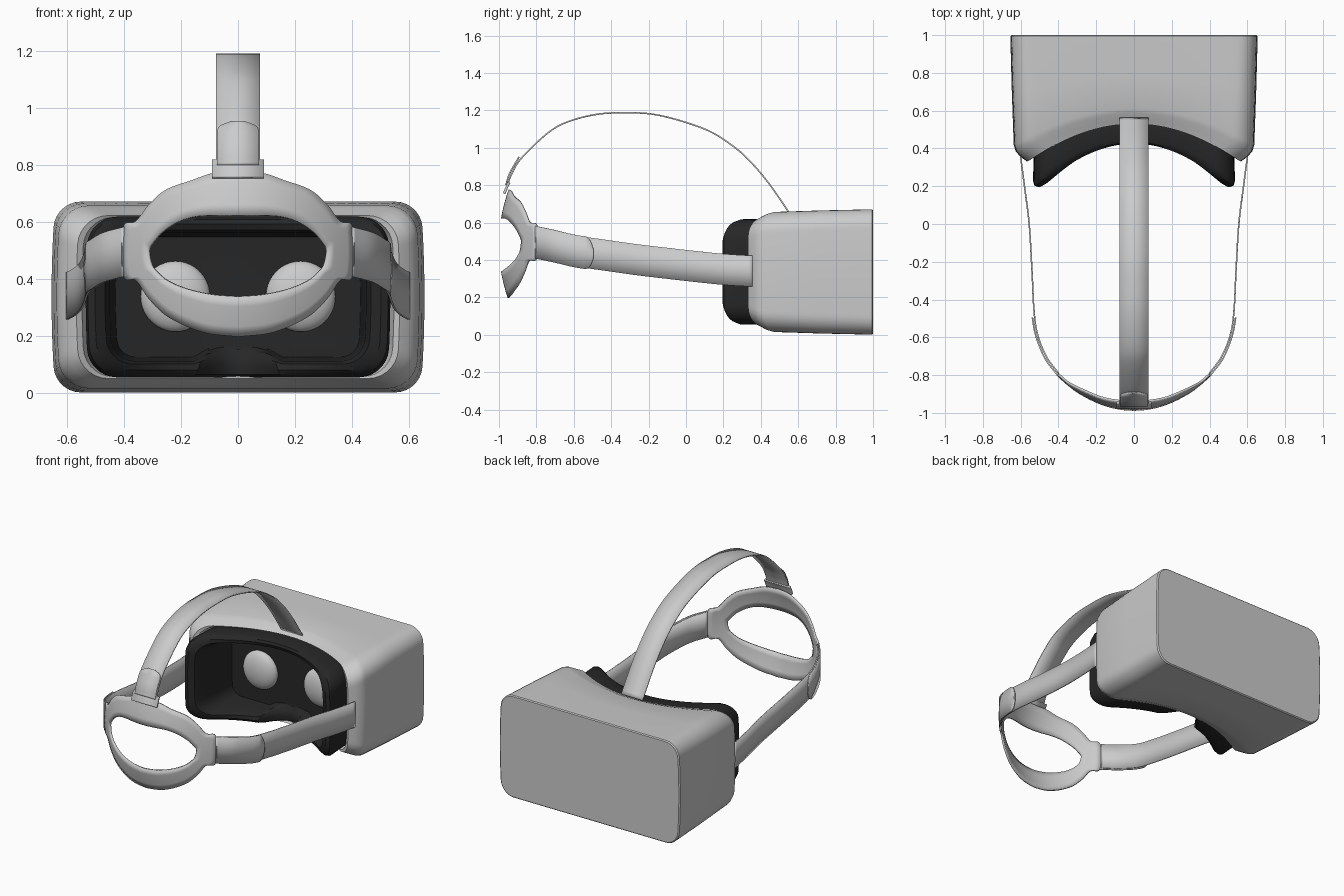
import bpy, math
from mathutils import Vector

if "Cube" in bpy.data.objects:
    bpy.data.objects.remove(bpy.data.objects["Cube"])

dark = bpy.data.materials.new("dark_foam")
dark.diffuse_color = (0.02, 0.02, 0.02, 1)
dark.use_nodes = True
dark.node_tree.nodes["Principled BSDF"].inputs["Base Color"].default_value = dark.diffuse_color
ZC = 0.336


def make(name, verts, faces, mat=None, thick=0, angle=35):
    me = bpy.data.meshes.new(name)
    me.from_pydata([tuple(v) for v in verts], [], faces)
    ob = bpy.data.objects.new(name, me)
    bpy.context.collection.objects.link(ob)
    bpy.ops.object.select_all(action='DESELECT')
    ob.select_set(True)
    bpy.context.view_layer.objects.active = ob
    bpy.ops.object.mode_set(mode='EDIT')
    bpy.ops.mesh.select_all(action='SELECT')
    bpy.ops.mesh.normals_make_consistent(inside=False)
    bpy.ops.object.mode_set(mode='OBJECT')
    bpy.ops.object.shade_smooth_by_angle(angle=math.radians(angle))
    if mat:
        me.materials.append(mat)
    if thick:
        s = ob.modifiers.new("thickness", 'SOLIDIFY')
        s.thickness, s.offset = thick, 0
    return ob


def spline(pts, n=6):
    """Catmull-Rom curve through points of any dimension."""
    pts = [Vector(p) for p in pts]
    P = [2 * pts[0] - pts[1]] + pts + [2 * pts[-1] - pts[-2]]
    out = []
    for i in range(1, len(P) - 2):
        a, b, c, d = P[i - 1:i + 3]
        for k in range(n):
            t = k / n
            out.append(0.5 * (2 * b + (c - a) * t + (2 * a - 5 * b + 4 * c - d) * t * t
                              + (3 * b - a - 3 * c + d) * t ** 3))
    return out + [pts[-1]]


def rounded_rect(hw, hh, r, n=28, c=7):
    """Closed (x, z) outline with subdivided straight sides."""
    pts = []
    for k, (sx, sz) in enumerate([(1, 1), (-1, 1), (-1, -1), (1, -1)]):
        for i in range(c + 1):
            a = math.pi / 2 * (k + i / c)
            pts.append((sx * (hw - r) + r * math.cos(a), sz * (hh - r) + r * math.sin(a)))
        nx, nz = [(-1, 1), (-1, -1), (1, -1), (1, 1)][k]
        a = math.pi / 2 * (k + 1)
        end = (nx * (hw - r) + r * math.cos(a), nz * (hh - r) + r * math.sin(a))
        x0, z0 = pts[-1]
        pts += [(x0 + (end[0] - x0) * i / n, z0 + (end[1] - z0) * i / n) for i in range(1, n)]
    return pts


def loft(name, loops, nose=False, cap_first=False, cap_last=False, mat=None):
    """Loops are (edge y, half width, half height, arc depth, corner radius, nose lift)."""
    verts, faces = [], []
    for ye, hw, hh, arc, r, lift in loops:
        for x, z in rounded_rect(hw, hh, r):
            y = ye + arc * (1 - (x / hw) ** 2)
            zz = ZC + z
            if nose and z < -hh * 0.9:
                w = max(0, 1 - (x / 0.14) ** 2)
                y = min(0.56, y + 0.11 * w)
                zz += lift * math.sqrt(w)
            verts.append((x * (1 - 0.02 * (z / hh) ** 2), y, zz))
    n = len(verts) // len(loops)
    for j in range(len(loops) - 1):
        for i in range(n):
            k = (i + 1) % n
            faces.append((j * n + i, j * n + k, j * n + n + k, j * n + n + i))
    if cap_first:
        faces.append(tuple(range(n)))
    if cap_last:
        faces.append(tuple(range(len(verts) - n, len(verts))))
    return make(name, verts, faces, mat)


def band(name, path, axis, hw, round_end=False, thick=0.008):
    """Flat ribbon along a path, optionally with a round far end."""
    pts = spline(path, 8)
    axis = Vector(axis)
    if round_end:  # extra samples near the tip keep it round
        tail = pts[-9:]
        pts = pts[:-9] + [p for a, b in zip(tail, tail[1:]) for p in (a, (a * 2 + b) / 3, (a + b * 2) / 3)] + tail[-1:]
    dist = [0.0]
    for a, b in zip(reversed(pts), list(reversed(pts))[1:]):
        dist.append(dist[-1] + (a - b).length)
    dist.reverse()
    verts, faces = [], []
    for p, d in zip(pts, dist):
        w = hw
        if round_end:
            t = max(0, 1 - d / (hw * 0.55))
            w = hw * max(0.3, math.sqrt(1 - t * t))
        verts += [p + axis * w * s for s in (-1, 0, 1)]
    for i in range(len(pts) - 1):
        for j in (0, 1):
            a = i * 3 + j
            faces.append((a, a + 1, a + 4, a + 3))
    return make(name, verts, faces, thick=thick)


# main housing, open towards the face
loft("housing", [
    (1.0, 0.648, 0.329, 0, 0.085, 0), (0.994, 0.655, 0.335, 0, 0.09, 0),
    (0.70, 0.647, 0.329, 0.08, 0.095, 0), (0.42, 0.637, 0.321, 0.19, 0.1, 0),
    (0.385, 0.627, 0.312, 0.2, 0.1, 0), (0.355, 0.60, 0.297, 0.2, 0.1, 0),
    (0.332, 0.568, 0.286, 0.2, 0.1, 0), (0.345, 0.548, 0.28, 0.2, 0.1, 0),
    (0.46, 0.52, 0.26, 0.16, 0.1, 0)], cap_first=True)

# soft face cushion with inner walls, nose notch and lens panel
loft("face_cushion", [
    (0.46, 0.52, 0.265, 0.16, 0.1, 0), (0.38, 0.53, 0.277, 0.19, 0.1, 0),
    (0.23, 0.535, 0.282, 0.22, 0.1, 0), (0.202, 0.527, 0.273, 0.23, 0.1, 0),
    (0.195, 0.502, 0.257, 0.23, 0.1, 0.02), (0.215, 0.467, 0.236, 0.22, 0.09, 0.03),
    (0.26, 0.45, 0.225, 0.2, 0.08, 0.04), (0.40, 0.44, 0.217, 0.13, 0.07, 0.045),
    (0.55, 0.43, 0.21, 0, 0.06, 0.045)], nose=True, cap_last=True, mat=dark)

# lenses
for s, side in ((-1, "left"), (1, "right")):
    bpy.ops.mesh.primitive_uv_sphere_add(segments=40, ring_count=20, radius=1,
                                         location=(s * 0.22, 0.55, 0.338))
    lens = bpy.context.object
    lens.name = side + "_lens"
    lens.scale = (0.122, 0.055, 0.124)
    bpy.ops.object.shade_smooth()

# side straps, with the overlapping adjustable ends of the rear cradle
for s, side in ((-1, "left"), (1, "right")):
    strap = [(0.6, 0.355, 0.34), (0.58, 0.2, 0.35), (0.555, 0, 0.371), (0.54, -0.25, 0.4),
             (0.53, -0.45, 0.428), (0.512, -0.58, 0.447), (0.465, -0.7, 0.475), (0.4, -0.79, 0.495)]
    band(side + "_side_strap", [(s * x, y, z) for x, y, z in strap], (0, 0, 1), 0.083)
    over = [(0.4, -0.806, 0.495), (0.472, -0.71, 0.475), (0.52, -0.59, 0.447), (0.538, -0.495, 0.434)]
    band(side + "_strap_end", [(s * x, y, z) for x, y, z in over], (0, 0, 1), 0.087, True)

# rear cradle: ring of matched (outer x, z, inner x, z) points bent round the head
half = [(0, .775, 0, .622), (.085, .77, .08, .622), (.16, .745, .15, .618), (.25, .712, .21, .6),
        (.31, .66, .265, .565), (.355, .602, .3, .525), (.4, .58, .312, .5), (.4, .41, .305, .455),
        (.355, .395, .29, .43), (.31, .33, .25, .395), (.24, .265, .18, .365),
        (.12, .213, .09, .345), (0, .198, 0, .338)]
ring = spline(half, 5)
ring += [Vector((-p[0], p[1], -p[2], p[3])) for p in ring[-2:0:-1]]


def wrap(x, z):
    return (x, -0.995 + 1.2 * x * x + 0.6 * (z - 0.48) ** 2, z)


R = 5
verts = [wrap(p[0] + (p[2] - p[0]) * j / (R - 1), p[1] + (p[3] - p[1]) * j / (R - 1))
         for p in ring for j in range(R)]
N = len(ring)
faces = [(i * R + j, i * R + j + 1, (i + 1) % N * R + j + 1, (i + 1) % N * R + j)
         for i in range(N) for j in range(R - 1)]
make("rear_cradle", verts, faces, thick=0.012)

# tab where the top strap loops through
band("cradle_tab", [(0, -0.972, 0.755), (0, -0.958, 0.79), (0, -0.945, 0.815)], (1, 0, 0), 0.092, thick=0.014)

# top strap and its folded-back end
top = [(0.56, 0.64), (0.45, 0.80), (0.35, 0.92), (0.25, 1.01), (0.1, 1.10), (-0.15, 1.175), (-0.35, 1.187),
       (-0.5, 1.175), (-0.65, 1.132), (-0.75, 1.07), (-0.88, 0.945), (-0.93, 0.865), (-0.955, 0.80)]
band("top_strap", [(0, y, z) for y, z in top], (1, 0, 0), 0.077)
fold = [(-0.963, 0.80), (-0.942, 0.865), (-0.892, 0.952)]
band("top_strap_end", [(0, y, z) for y, z in fold], (1, 0, 0), 0.074, True)
